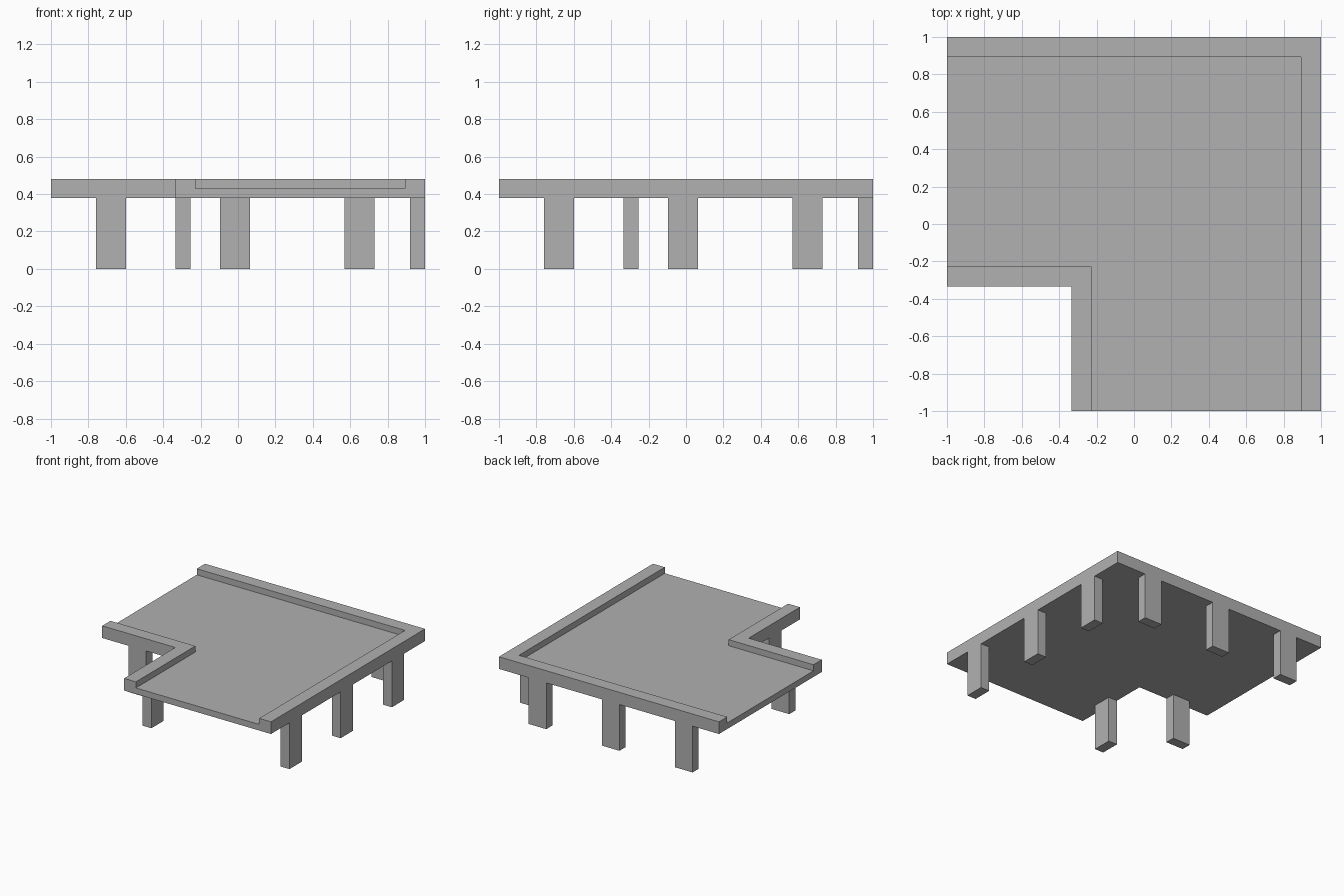
import bpy
import bmesh

cube = bpy.data.objects.get("Cube")
if cube:
    bpy.data.objects.remove(cube, do_unlink=True)

grey = bpy.data.materials.new("plain grey")
grey.use_nodes = True
colour = (0.44, 0.44, 0.44, 1)
grey.diffuse_color = colour
grey.node_tree.nodes["Principled BSDF"].inputs["Base Color"].default_value = colour


def prism(name, outline, low, high):
    """Extrude a flat outline from one height to another."""
    bm = bmesh.new()
    base = bm.faces.new([bm.verts.new((x, y, low)) for x, y in outline])
    top = bmesh.ops.extrude_face_region(bm, geom=[base], use_keep_orig=True)["geom"]
    verts = [v for v in top if isinstance(v, bmesh.types.BMVert)]
    bmesh.ops.translate(bm, verts=verts, vec=(0, 0, high - low))
    bmesh.ops.recalc_face_normals(bm, faces=bm.faces)
    mesh = bpy.data.meshes.new(name)
    bm.to_mesh(mesh)
    bm.free()
    mesh.materials.append(grey)
    obj = bpy.data.objects.new(name, mesh)
    bpy.context.collection.objects.link(obj)


def box(name, x0, x1, y0, y1, low, high):
    prism(name, [(x0, y0), (x1, y0), (x1, y1), (x0, y1)], low, high)


NOTCH = -0.335     # inner corner of the L
RAIL = 0.107       # rail width
UNDER, FLOOR, TOP = 0.38, 0.43, 0.48
LEG_WIDE, LEG_DEEP = 0.16, 0.08

# L-shaped floor slab
prism("floor_slab", [(NOTCH, -1), (1, -1), (1, 1), (-1, 1),
                     (-1, NOTCH), (NOTCH, NOTCH)], UNDER, FLOOR)


def corner_rail(name, edge):
    """L-shaped raised kerb running along both sides of a corner."""
    inner = edge - RAIL
    prism(name, [(edge, -1), (edge, edge), (-1, edge),
                 (-1, inner), (inner, inner), (inner, -1)], FLOOR, TOP)


# Raised kerbs on the outer edge and around the notch
corner_rail("outer_rail", 1)
corner_rail("notch_rail", NOTCH + RAIL)


# Legs flush with the edges, the same along both arms
def leg_pair(name, edge, along):
    a, b = along - LEG_WIDE / 2, along + LEG_WIDE / 2
    box(name + "_side_leg", edge, edge + LEG_DEEP, a, b, 0, UNDER)
    box(name + "_back_leg", a, b, edge, edge + LEG_DEEP, 0, UNDER)


for label, along in (("near", -0.68), ("middle", -0.015), ("far", 0.65)):
    leg_pair(label + "_outer", 1 - LEG_DEEP, along)
leg_pair("notch", NOTCH, -0.68)
